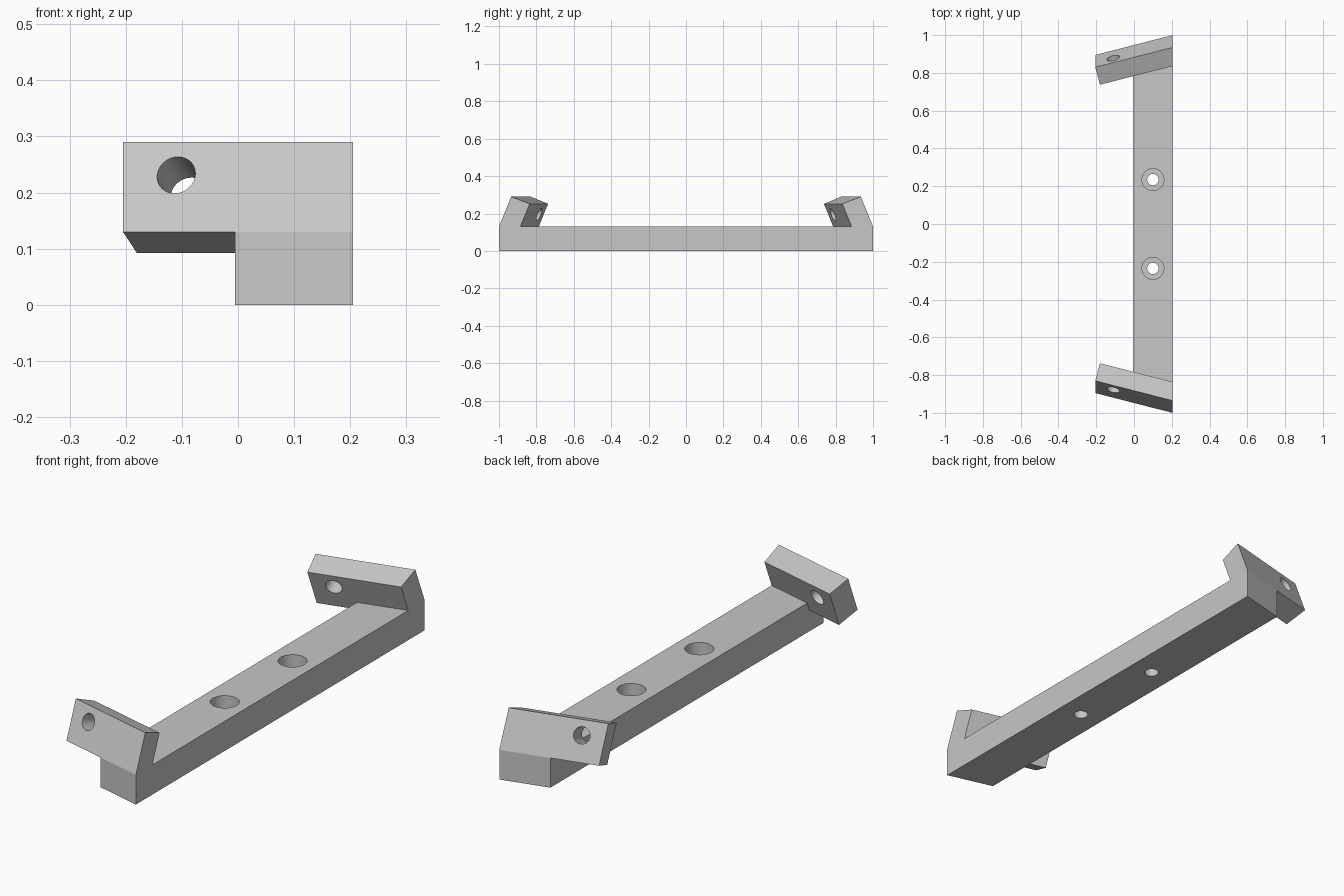
import bpy, bmesh, math
from mathutils import Vector

if "Cube" in bpy.data.objects:
    bpy.data.objects.remove(bpy.data.objects["Cube"])

grey = bpy.data.materials.new("plain grey")
grey.diffuse_color = (0.57, 0.57, 0.57, 1)
grey.use_nodes = True
grey.node_tree.nodes["Principled BSDF"].inputs["Base Color"].default_value = grey.diffuse_color

SLOPE = 0.256   # how far the bracket ends slant in plan
X1 = 0.205      # flush outer side


def loft(name, ring_a, ring_b):
    """Solid between two matching rings of points."""
    bm = bmesh.new()
    a = [bm.verts.new(p) for p in ring_a]
    b = [bm.verts.new(p) for p in ring_b]
    n = len(a)
    bm.faces.new(a)
    bm.faces.new(b)
    for i in range(n):
        bm.faces.new((a[i], a[(i + 1) % n], b[(i + 1) % n], b[i]))
    bmesh.ops.recalc_face_normals(bm, faces=bm.faces)
    me = bpy.data.meshes.new(name)
    bm.to_mesh(me)
    bm.free()
    ob = bpy.data.objects.new(name, me)
    bpy.context.collection.objects.link(ob)
    me.materials.append(grey)
    return ob


def rod(name, start, end, radius):
    """Round cutter between two points."""
    start, end = Vector(start), Vector(end)
    rot = (end - start).to_track_quat('Z', 'Y')
    ring = [rot @ Vector((radius * math.cos(t), radius * math.sin(t), 0))
            for t in (2 * math.pi * i / 48 for i in range(48))]
    return loft(name, [start + p for p in ring], [end + p for p in ring])


def combine(target, other, operation):
    m = target.modifiers.new(operation.lower(), 'BOOLEAN')
    m.operation, m.object, m.solver = operation, other, 'EXACT'
    bpy.context.view_layer.objects.active = target
    bpy.ops.object.modifier_apply(modifier=m.name)
    bpy.data.objects.remove(other)


# base bar with slanted ends
X0 = -0.005
yb = 1 - SLOPE * (X1 - X0)
plan = [(X0, -yb), (X1, -1), (X1, 1), (X0, yb)]
bracket = loft("bracket", [(x, y, 0) for x, y in plan], [(x, y, 0.13) for x, y in plan])

# leaning end arms: profile on the flush side, swept along the slant
profile = [(-1, 0.13), (-0.935, 0.29), (-0.836, 0.252), (-0.901, 0.092)]
left_x = [-0.205, -0.205, -0.18, -0.18]
for s in (1, -1):
    right = [(X1, s * y, z) for y, z in profile]
    left = [(x, s * (y + SLOPE * (X1 - x)), z) for x, (y, z) in zip(left_x, profile)]
    combine(bracket, loft("end_arm", right, left), 'UNION')

# slanted holes through the arms
axis = Vector((0.025, 0.097, -0.0385))
for s in (1, -1):
    c = Vector((-0.11, -0.878, 0.231))
    a, b = c - axis * 0.6, c + axis * 1.6
    a.y *= s
    b.y *= s
    combine(bracket, rod("arm_hole", a, b, 0.035), 'DIFFERENCE')

# counterbored screw holes in the bar
for y in (-0.235, 0.235):
    combine(bracket, rod("counterbore", (0.1, y, 0.05), (0.1, y, 0.2), 0.058), 'DIFFERENCE')
    combine(bracket, rod("screw_hole", (0.1, y, -0.1), (0.1, y, 0.1), 0.03), 'DIFFERENCE')

bpy.ops.object.select_all(action='DESELECT')
bracket.select_set(True)
bpy.context.view_layer.objects.active = bracket
bpy.ops.object.shade_smooth_by_angle(angle=math.radians(20))
